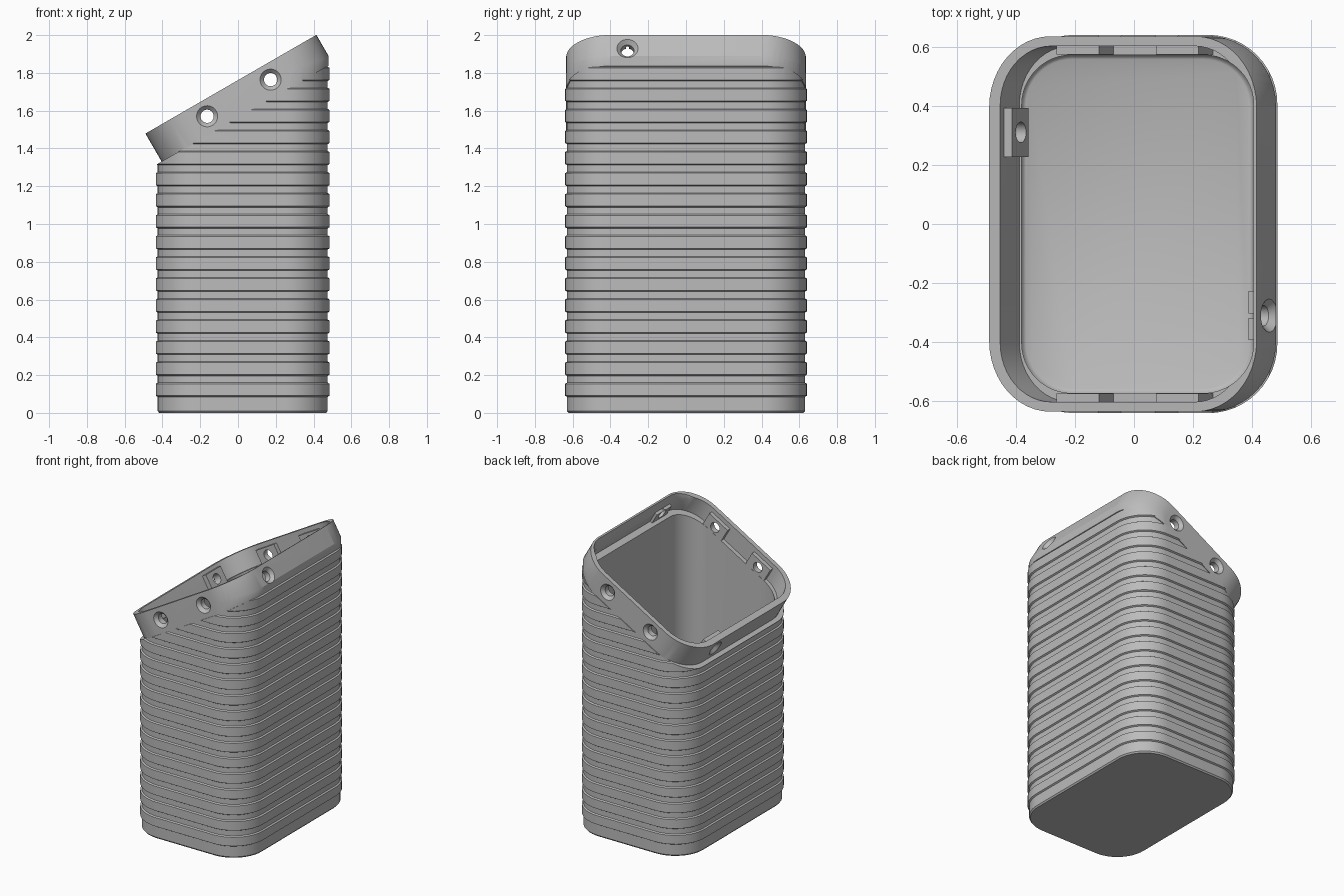
import bpy
import bmesh
import math
from mathutils import Matrix, Vector

if "Cube" in bpy.data.objects:
    bpy.data.objects.remove(bpy.data.objects["Cube"], do_unlink=True)

# Single matte grey
grey = bpy.data.materials.new("matte grey")
grey.use_nodes = True
grey.diffuse_color = (0.5, 0.5, 0.5, 1)
grey.node_tree.nodes["Principled BSDF"].inputs["Base Color"].default_value = (0.5, 0.5, 0.5, 1)

# Frame of the slanted rim: local z is the normal of the sloping top
TILT = Matrix.Translation((-0.0375, 0, 1.74)) @ Matrix.Rotation(math.radians(-30), 4, "Y")
RIM_U, RIM_Y, RIM_DEPTH = 0.5225, 0.635, 0.175
HOLE_Z = -0.084


def rounded_ring(hx, hy, r, z, cx=0.0, steps=12):
    """Points of a rounded rectangle at height z."""
    pts = []
    for k, (sx, sy) in enumerate([(1, 1), (-1, 1), (-1, -1), (1, -1)]):
        for i in range(steps + 1):
            a = math.pi / 2 * (k + i / steps)
            pts.append(Vector((cx + sx * (hx - r) + r * math.cos(a),
                               sy * (hy - r) + r * math.sin(a), z)))
    return pts


def loft(name, rings, matrix=Matrix.Identity(4)):
    """Closed solid through a stack of rings."""
    bm = bmesh.new()
    loops = [[bm.verts.new(matrix @ p) for p in ring] for ring in rings]
    n = len(loops[0])
    for a, b in zip(loops, loops[1:]):
        for i in range(n):
            j = (i + 1) % n
            bm.faces.new((a[i], a[j], b[j], b[i]))
    bm.faces.new(loops[0][::-1])
    bm.faces.new(loops[-1])
    bmesh.ops.remove_doubles(bm, verts=bm.verts, dist=1e-5)
    bmesh.ops.recalc_face_normals(bm, faces=bm.faces)
    mesh = bpy.data.meshes.new(name)
    bm.to_mesh(mesh)
    bm.free()
    mesh.materials.append(grey)
    obj = bpy.data.objects.new(name, mesh)
    bpy.context.collection.objects.link(obj)
    return obj


def box(name, low, high, matrix):
    """Box between two corners in the given frame."""
    (x0, y0, z0), (x1, y1, z1) = low, high
    ring = [(x0, y0), (x1, y0), (x1, y1), (x0, y1)]
    return loft(name, [[Vector((x, y, z)) for x, y in ring] for z in (z0, z1)], matrix)


def boolean(obj, other, operation, keep=False):
    """Apply a boolean and drop the helper unless it is needed again."""
    mod = obj.modifiers.new("boolean", "BOOLEAN")
    mod.operation, mod.object, mod.solver = operation, other, "EXACT"
    bpy.context.view_layer.objects.active = obj
    bpy.ops.object.modifier_apply(modifier=mod.name)
    if not keep:
        bpy.data.objects.remove(other, do_unlink=True)


# Ribbed body: outline grows and shrinks up the height
def body_ring(z, inset):
    return rounded_ring(0.46 - inset, 0.64 - inset, 0.235 - inset, z, cx=0.025)


GROOVE, BEVEL = 0.01, 0.006
rings = [body_ring(0, 0.018), body_ring(0.01, GROOVE)]
for k in range(17):
    z0 = 0.085 + k * 0.1115
    z1 = z0 + 0.075
    rings += [body_ring(z0, GROOVE), body_ring(z0 + BEVEL, 0),
              body_ring(z1 - BEVEL, 0), body_ring(z1, GROOVE)]
rings.append(body_ring(2.1, GROOVE))
body = loft("ribbed_container", rings)

# Slope the top of the body
boolean(body, box("slope_cutter", (-2, -1, 0.004 - RIM_DEPTH), (2, 1, 1), TILT), "DIFFERENCE")

# Slanted rim band, trimmed flush with the tall side
rim = loft("slanted_rim", [rounded_ring(RIM_U, RIM_Y, 0.24, z) for z in (-RIM_DEPTH, 0)], TILT)
trim = loft("rim_trim", [rounded_ring(1.24, 0.637, 0.235, z, cx=-0.76) for z in (1, 2.2)])
boolean(rim, trim, "INTERSECT")
boolean(body, rim, "UNION")

# Hollow interior with a softened floor edge, and the recess inside the rim
cavity = loft("cavity_cutter", [
    rounded_ring(0.3925 - s, 0.572 - s, 0.17 - s, z, cx=0.0125)
    for z, s in ((0.06, 0.015), (0.065, 0.006), (0.075, 0), (2.2, 0))])
boolean(body, cavity, "DIFFERENCE")
recess = loft("recess_cutter", [rounded_ring(RIM_U - 0.043, 0.602, 0.2, z)
                                for z in (-0.13, 0.1)], TILT)
boolean(body, recess, "DIFFERENCE")

# Countersunk screw holes, each with a pad on the inside
PAD_W = 0.083
mounts = []
for side in (-1, 1):
    for u in (-0.194, 0.194):
        ys = sorted((side * 0.573, side * 0.61))
        mounts.append((Vector((u, side * RIM_Y, HOLE_Z)), Vector((0, -side, 0)),
                       (u - PAD_W, ys[0], -0.135), (u + PAD_W, ys[1], -0.03)))
mounts.append((Vector((-RIM_U, 0.31, HOLE_Z)), Vector((1, 0, 0)),
               (-0.485, 0.31 - PAD_W, -0.135), (-0.447, 0.31 + PAD_W, -0.025)))
mounts.append((Vector((RIM_U, -0.31, HOLE_Z)), Vector((-1, 0, 0)),
               (0.462, -0.31 - PAD_W, -0.135), (0.485, -0.31 + PAD_W, -0.05)))

for centre, inward, low, high in mounts:
    turn = Vector((0, 0, 1)).rotation_difference(inward).to_matrix().to_4x4()
    frame = TILT @ Matrix.Translation(centre) @ turn
    hole = loft("hole_cutter", [rounded_ring(r, r, r, z, steps=8) for z, r in
                                ((-0.03, 0.056), (0, 0.056), (0.022, 0.035), (0.12, 0.035))], frame)
    pad = box("screw_pad", low, high, TILT)
    boolean(pad, hole, "DIFFERENCE", keep=True)
    boolean(body, hole, "DIFFERENCE")

# Smooth curved walls, keep edges crisp
for obj in [o for o in bpy.context.scene.objects if o.type == "MESH"]:
    if obj.name.startswith(("ribbed_container", "screw_pad")):
        bpy.ops.object.select_all(action="DESELECT")
        obj.select_set(True)
        bpy.context.view_layer.objects.active = obj
        bpy.ops.object.shade_smooth_by_angle(angle=math.radians(30))
